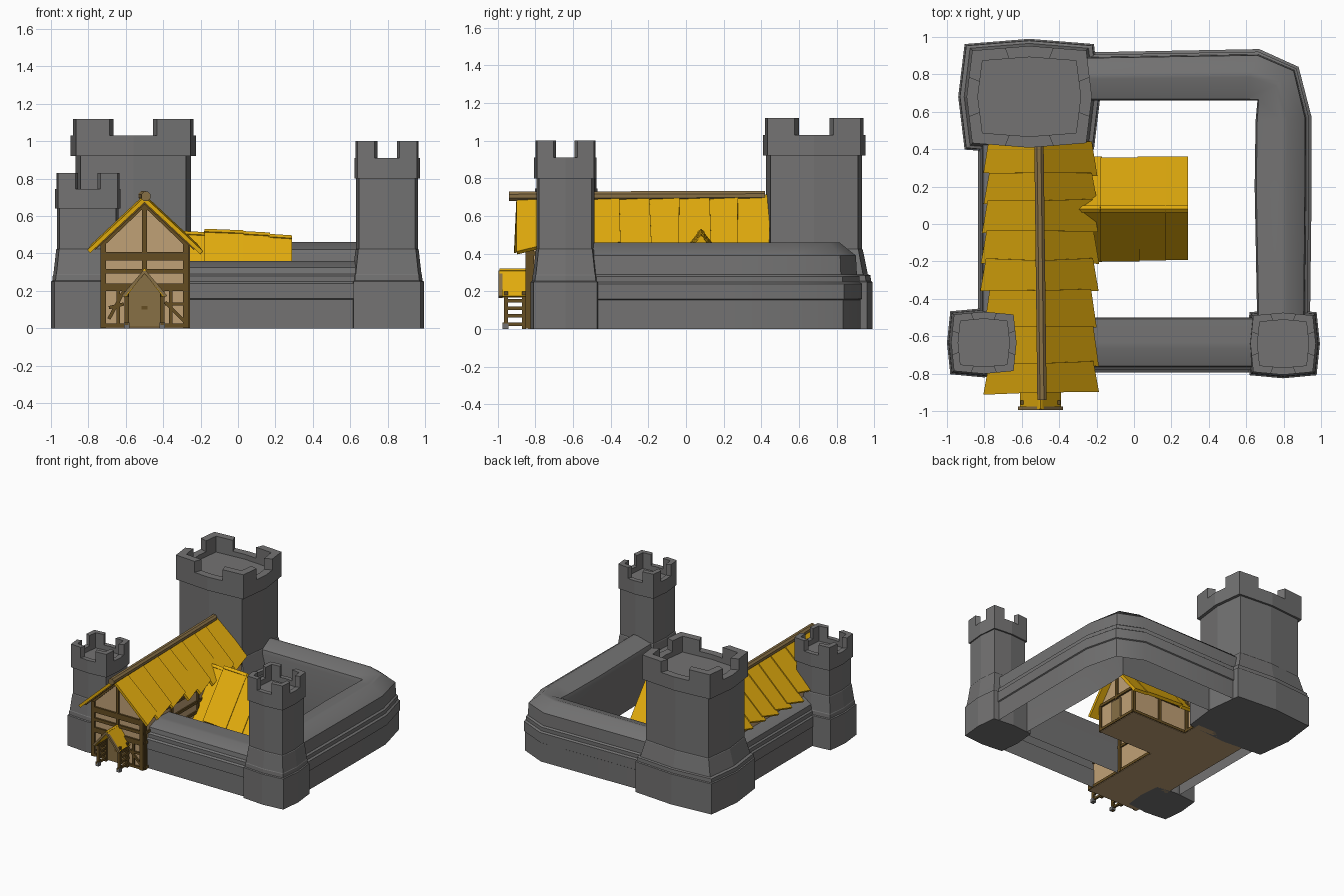
import bpy, bmesh, math, random
from mathutils import Vector as V

if "Cube" in bpy.data.objects:
    bpy.data.objects.remove(bpy.data.objects["Cube"])

random.seed(4)


def material(name, rgb):
    m = bpy.data.materials.new(name)
    m.diffuse_color = (*rgb, 1)
    m.use_nodes = True
    m.node_tree.nodes["Principled BSDF"].inputs["Base Color"].default_value = m.diffuse_color
    return m


STONE = material("grey stone", (0.172, 0.17, 0.17))
ROOF = material("yellow roofing", (0.76, 0.41, 0.004))
PLASTER = material("tan plaster", (0.53, 0.355, 0.18))
DARK = material("dark timber", (0.13, 0.075, 0.016))
LIGHT = material("light timber", (0.245, 0.16, 0.06))


class Part:
    """Collects lofted solids into one object."""

    def __init__(self, name, mat):
        self.name, self.mat, self.bm = name, mat, bmesh.new()

    def loft(self, rings):
        rs = [[self.bm.verts.new(p) for p in r] for r in rings]
        n = len(rs[0])
        for a, b in zip(rs, rs[1:]):
            for i in range(n):
                j = (i + 1) % n
                self.bm.faces.new((a[i], a[j], b[j], b[i]))
        self.bm.faces.new(rs[0][::-1])
        self.bm.faces.new(rs[-1])

    def box(self, x0, x1, y0, y1, z0, z1):
        self.loft([[(x0, y0, z), (x1, y0, z), (x1, y1, z), (x0, y1, z)] for z in (z0, z1)])

    def beam(self, p, q, w=0.03, up=(0, 1, 0), h=None):
        p, q = V(p), V(q)
        d = (q - p).normalized()
        u = V(up)
        if abs(d.dot(u)) > 0.9:
            u = V((1, 0, 0))
        s = d.cross(u).normalized()
        u = s.cross(d) * (h or w) / 2
        s = s * w / 2
        self.loft([[c - s - u, c + s - u, c + s + u, c - s + u] for c in (p, q)])

    def slab(self, quad, t):
        quad = [V(p) for p in quad]
        n = (quad[1] - quad[0]).cross(quad[3] - quad[0]).normalized()
        if n.z < 0:
            n = -n
        self.loft([[p - n * t for p in quad], quad])

    def done(self, open_bottom=False, smooth=None):
        bmesh.ops.recalc_face_normals(self.bm, faces=self.bm.faces)
        if open_bottom:
            low = [f for f in self.bm.faces if all(v.co.z < 1e-4 for v in f.verts)]
            bmesh.ops.delete(self.bm, geom=low, context='FACES')
        me = bpy.data.meshes.new(self.name)
        self.bm.to_mesh(me)
        self.bm.free()
        me.materials.append(self.mat)
        if smooth:
            me.shade_smooth()
            me.set_sharp_from_angle(angle=math.radians(smooth))
        bpy.context.collection.objects.link(bpy.data.objects.new(self.name, me))


# Towers: eight-sided bulged rectangles with corner merlons
def outline(cx, cy, hx, hy, z, k=0.91):
    return [(cx + hx * a, cy + hy * b, z) for a, b in
            ((-k, -k), (0, -1), (k, -k), (1, 0), (k, k), (0, 1), (-k, k), (-1, 0))]


def tower(name, cx, cy, base, body, over, z_over, z_gap, z_top, thick):
    p = Part(name, STONE)
    def ring(h, z, d=0):
        return outline(cx, cy, h[0] + d, h[1] + d, z)
    mid = [(a + b) / 2 for a, b in zip(base, body)]
    floor = z_gap - 0.04
    p.loft([ring(base, 0), ring(base, 0.25), ring(base, 0.255, -0.008), ring(base, 0.285, -0.01),
            ring(mid, 0.29, 0.003), ring(body, 0.42, 0.004), ring(body, 0.425), ring(body, z_over),
            ring(over, z_over), ring(over, floor)])
    out, inn = ring(over, floor), ring(over, floor, -thick)
    def at(r, i, t):
        return V(r[i % 8]).lerp(V(r[(i + 1) % 8]), t)
    for i in range(8):
        # even edges run corner to middle, odd ones middle to corner
        spans = ((0, .58, z_top), (.58, 1, z_gap)) if i % 2 == 0 else ((0, .42, z_gap), (.42, 1, z_top))
        for t0, t1, zt in spans:
            q = [at(out, i, t0), at(out, i, t1), at(inn, i, t1), at(inn, i, t0)]
            p.loft([q, [(v.x, v.y, zt) for v in q]])
    p.done()


tower("keep_tower", -0.56, 0.68, (0.38, 0.31), (0.31, 0.255), (0.335, 0.272), 0.92, 1.03, 1.12, 0.06)
small = ((0.197, 0.185), (0.165, 0.153), (0.175, 0.166))
tower("front_left_tower", -0.803, -0.635, *small, 0.64, 0.745, 0.83, 0.038)
tower("front_right_tower", 0.797, -0.64, *small, 0.80, 0.91, 1.0, 0.038)


# Curtain walls: one profile carried between inner and outer ground lines
def wall(name, stations, edge, ridge):
    prof = [(0, 0), (.97, 0), (.97, .155), (1, .16), (1, .24), (.95, .25), (.95, .28), (.9, .29),
            (.88, edge), (.56, ridge), (.45, ridge), (.03, edge + 0.03), (0, edge)]
    p = Part(name, STONE)
    p.loft([[(*V(i).lerp(V(o), t), z) for t, z in prof] for i, o in stations])
    p.done(open_bottom=True, smooth=42)


wall("right_and_back_wall",
     [((.66, -.6), (.94, -.6)), ((.645, .2), (.95, .2)), ((.65, .55), (.95, .57)), ((.66, .66), (.88, .84)),
      ((.58, .66), (.67, .935)), ((-.4, .66), (-.4, .915))], 0.39, 0.46)
wall("front_wall", [((-.4, -.5), (-.4, -.795)), ((.75, -.5), (.75, -.795))], 0.325, 0.36)
wall("left_wall", [((-.6, .6), (-.835, .6)), ((-.6, -.6), (-.835, -.6))], 0.33, 0.37)

# Hall and wing bodies with floors
p = Part("hall_walls", PLASTER)
p.loft([[(-.73, y, .01), (-.27, y, .01), (-.27, y, .45), (-.5, y, .67), (-.73, y, .45)] for y in (-.835, .43)])
p.done()
p = Part("wing_walls", PLASTER)
p.loft([[(x, -.11, .01), (x, .27, .01), (x, .27, .235), (x, .08, .475), (x, -.11, .235)] for x in (-.4, .23)])
p.done()
p = Part("floors", PLASTER)
p.box(-.735, -.265, -.84, .44, 0, .012)
p.box(-.3, .235, -.115, .275, 0, .012)
p.done()

# Timber framing
p = Part("timber_frame", DARK)
F, W = -.838, .233
for z, h in ((.385, .045), (.305, .025), (.22, .04), (.015, .02)):
    p.beam((-.73, F, z), (-.27, F, z), h, h=.024)
for x in (-.72, -.28):
    p.beam((x, F, 0.002), (x, F, .45), .03)
p.beam((-.5, F, .24), (-.5, F, .66), .025, h=.022)
for a, b in (((-.69, .05), (-.61, .2)), ((-.69, .11), (-.61, .13)), ((-.39, .14), (-.28, .03)),
             ((-.39, .13), (-.28, .13)), ((-.36, .02), (-.36, .2)), ((-.64, .02), (-.64, .2)),
             ((-.73, .44), (-.5, .66)), ((-.27, .44), (-.5, .66))):
    p.beam((a[0], F, a[1]), (b[0], F, b[1]), .018, h=.02)
for y in (-.82, -.48, -.14, .3):
    p.beam((-.27, y, 0.002), (-.27, y, .45), .025)
for z in (.015, .22, .3, .4):
    p.beam((-.27, -.84, z), (-.27, .42, z), .022, (0, 0, 1))
for y in (-.11, .27):
    for x in (-.02, .23):
        p.beam((x, y, 0.002), (x, y, .235), .025)
    for z in (.015, .22):
        p.beam((-.27, y, z), (W, y, z), .022, (0, 0, 1))
for z in (.015, .22):
    p.beam((W, -.11, z), (W, .27, z), .022, (0, 0, 1))
p.beam((W, .08, .2), (W, .08, .46), .022)
# front rafters under the hall roof
for s in (-1, 1):
    p.beam((-.5, -.875, .675), (-.5 + s * .27, -.875, .425), .018, h=.02)
p.done()

# Hall roof: uneven strips, each tilted to overlap the next
p = Part("hall_roof", ROOF)
ys = [-.9, -.75, -.55, -.36, -.2, -.04, .12, .27, .44]
for s in (-1, 1):
    for y0, y1 in zip(ys, ys[1:]):
        r = (0.297 if s < 0 else 0.29) + random.uniform(-.012, .012)
        sk = random.uniform(-.005, .015)
        e0, e1 = r + .015, r - .015
        z0, z1 = .703, .715
        p.slab([(-.5, y0, z0), (-.5, y1 + .005, z1), (-.5 + s * e1, y1 + sk + .005, z1 - e1 * .93),
                (-.5 + s * e0, y0 + sk - .01, z0 - e0 * .93)], .022)
p.done()

# Wing roof: steep strips with low eaves
p = Part("wing_roof", ROOF)
xs = ((-.34, -.17, .522), (-.18, .03, .532), (.02, .17, .52), (.16, .29, .505))
for s in (-1, 1):
    for x0, x1, z in xs:
        e = .275 + random.uniform(-.008, .008)
        p.slab([(x0, .08, z), (x1, .08, z - .008), (x1, .08 + s * e, z - .355), (x0, .08 + s * e, z - .345)], .024)
p.done()

# Ridge pole with an eight-sided round section
p = Part("ridge_pole", LIGHT)
p.loft([[(x + .027 * math.cos(a), y, z + .027 * math.sin(a)) for a in [math.pi * (i + .5) / 4 for i in range(8)]]
        for x, y, z in ((-.492, -.94, .705), (-.508, .42, .708))])
p.done()
p = Part("porch_boards", LIGHT)
for s in (-1, 1):
    p.beam((-.5, -.985, .305), (-.5 + s * .115, -.985, .17), .016, h=.02)
p.done()

# Porch: roof, railed posts, door
p = Part("porch_roof", ROOF)
for s in (-1, 1):
    p.slab([(-.5, -.99, .32), (-.5, -.83, .32), (-.5 + s * .11, -.83, .175), (-.5 + s * .11, -.99, .175)], .014)
p.done()
p = Part("porch_frame", DARK)
for x in (-.595, -.405):
    for y in (-.955, -.86):
        p.beam((x, y, 0), (x, y, .2), .022)
    for z in (.025, .07, .11, .15, .175):
        p.beam((x, -.975 if z < .04 or z > .17 else -.955, z), (x, -.84, z), .017, (0, 0, 1))
p.done()
p = Part("post_feet", STONE)
for x in (-.595, -.405):
    p.box(x - .015, x + .015, -.975, -.942, 0, .03)
p.done()
p = Part("front_door", LIGHT)
p.loft([[(-.585, y, .01), (-.415, y, .01), (-.415, y, .2), (-.5, y, .29), (-.585, y, .2)] for y in (-.855, -.83)])
p.box(.228, .246, .03, .13, .02, .19)
p.done()
p = Part("door_handle", DARK)
p.box(-.515, -.485, -.863, -.854, .1, .118)
p.done()
